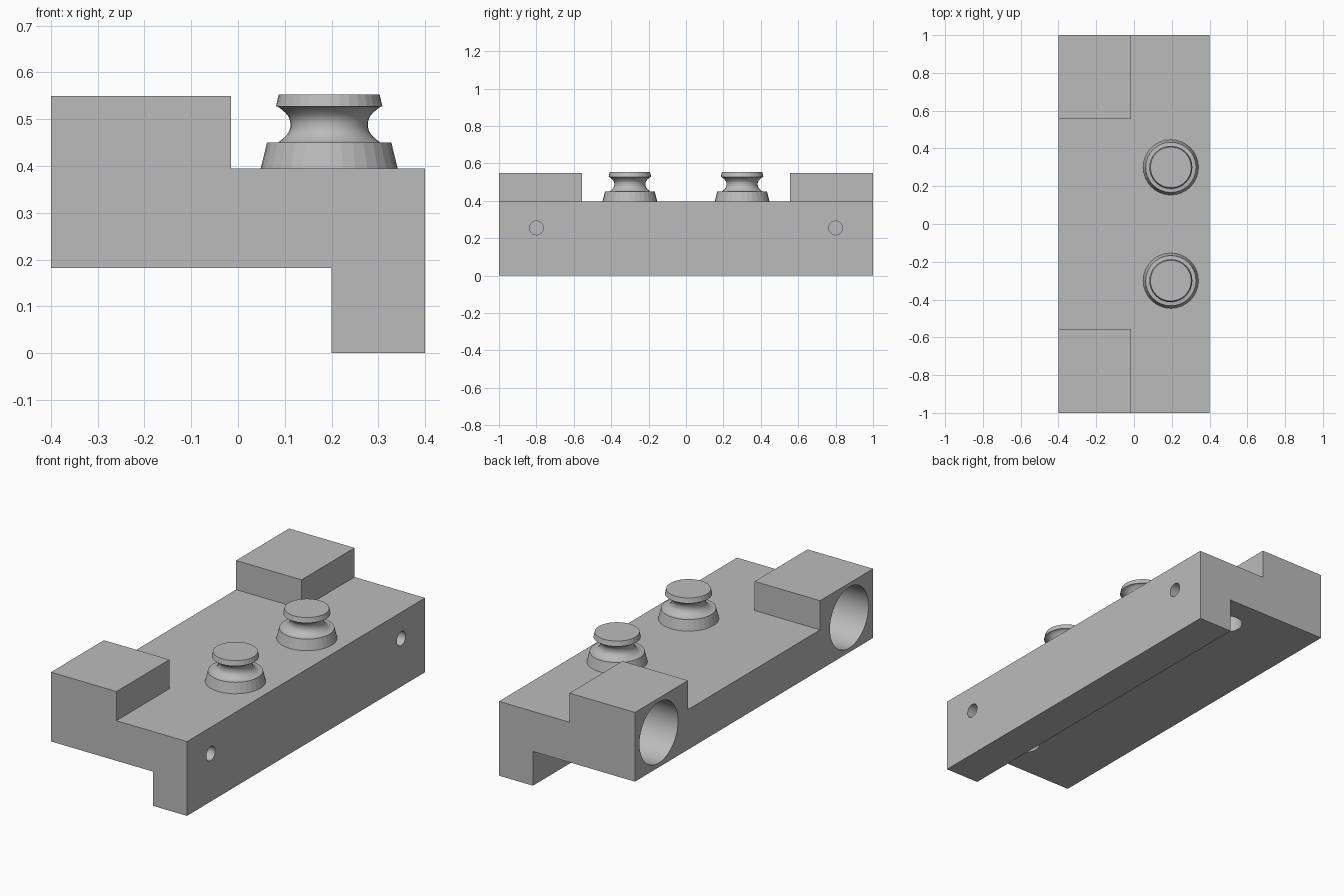
import bpy, bmesh, math
from mathutils import Matrix, Vector

cube = bpy.data.objects.get("Cube")
if cube:
    bpy.data.objects.remove(cube, do_unlink=True)

GREY = (0.5, 0.5, 0.5, 1)
mat = bpy.data.materials.new("plain_grey")
mat.use_nodes = True
mat.diffuse_color = GREY
mat.node_tree.nodes["Principled BSDF"].inputs["Base Color"].default_value = GREY


def make_object(name, bm):
    bmesh.ops.recalc_face_normals(bm, faces=bm.faces)
    mesh = bpy.data.meshes.new(name)
    bm.to_mesh(mesh)
    bm.free()
    mesh.materials.append(mat)
    obj = bpy.data.objects.new(name, mesh)
    bpy.context.collection.objects.link(obj)
    return obj


def activate(obj):
    bpy.ops.object.select_all(action='DESELECT')
    obj.select_set(True)
    bpy.context.view_layer.objects.active = obj


def cut(target, cutter):
    cutter.hide_render = True
    mod = target.modifiers.new("cut", 'BOOLEAN')
    mod.operation = 'DIFFERENCE'
    mod.solver = 'EXACT'
    mod.object = cutter
    activate(target)
    bpy.ops.object.modifier_apply(modifier=mod.name)
    bpy.data.objects.remove(cutter, do_unlink=True)


def box(name, lo, hi):
    lo, hi = Vector(lo), Vector(hi)
    bm = bmesh.new()
    bmesh.ops.create_cube(bm, size=1, matrix=Matrix.Translation((lo + hi) / 2)
                          @ Matrix.Diagonal((*(hi - lo), 1)))
    return make_object(name, bm)


def rod(name, start, end, radius, sides=48):
    start, end = Vector(start), Vector(end)
    axis = end - start
    bm = bmesh.new()
    bmesh.ops.create_cone(bm, cap_ends=True, segments=sides, radius1=radius,
                          radius2=radius, depth=axis.length,
                          matrix=Matrix.Translation((start + end) / 2)
                          @ axis.to_track_quat('Z', 'Y').to_matrix().to_4x4())
    return make_object(name, bm)


# Stepped body: one profile extruded along its length
profile = [(-0.4, 0.182), (0.2, 0.182), (0.2, 0), (0.4, 0),
           (0.4, 0.395), (-0.015, 0.395), (-0.015, 0.55), (-0.4, 0.55)]
bm = bmesh.new()
face = bm.faces.new([bm.verts.new((x, -1, z)) for x, z in profile])
ext = bmesh.ops.extrude_face_region(bm, geom=[face])
bmesh.ops.translate(bm, vec=(0, 2, 0),
                    verts=[v for v in ext["geom"] if isinstance(v, bmesh.types.BMVert)])
body = make_object("stepped_body", bm)

# Open the middle so a raised block stays at each end
cut(body, box("middle_gap", (-0.5, -0.555, 0.395), (0.5, 0.555, 0.7)))

# Large bores, small side holes and underside pockets
for y in (-0.8, 0.8):
    cut(body, rod("bore", (-0.5, y, 0.367), (-0.08, y, 0.367), 0.162, 64))
    cut(body, rod("side_hole", (0.5, y, 0.255), (0.2, y, 0.255), 0.037, 32))
    cut(body, rod("pocket", (0.06, y, 0.1), (0.06, y, 0.3), 0.08, 32))
activate(body)
bpy.ops.object.shade_smooth_by_angle(angle=math.radians(30))


# Waisted pegs: faceted foot and cap, smooth neck
def peg(name, y, sides=32):
    neck = [(0.083 + 0.027 * (1 - math.sin(math.pi * i / 12)) ** 1.3,
             0.45 + 0.077 * i / 12) for i in range(13)]
    outline = [(0.147, 0.393), (0.133, 0.45)] + neck + [(0.114, 0.527), (0.108, 0.553)]
    bm = bmesh.new()
    rings = []
    for r, z in outline:
        rings.append([bm.verts.new((0.195 + r * math.cos(a), y + r * math.sin(a), z))
                      for a in (2 * math.pi * k / sides for k in range(sides))])
    for low, high in zip(rings, rings[1:]):
        for k in range(sides):
            n = (k + 1) % sides
            f = bm.faces.new((low[k], low[n], high[n], high[k]))
            f.smooth = low is not rings[0] and high is not rings[-1]
    bm.faces.new(rings[0])
    bm.faces.new(rings[-1])
    for e in bm.edges:
        if len(e.link_faces) == 2 and e.calc_face_angle(0) > math.radians(35):
            e.smooth = False
    return make_object(name, bm)


peg("front_peg", -0.3)
peg("back_peg", 0.3)
